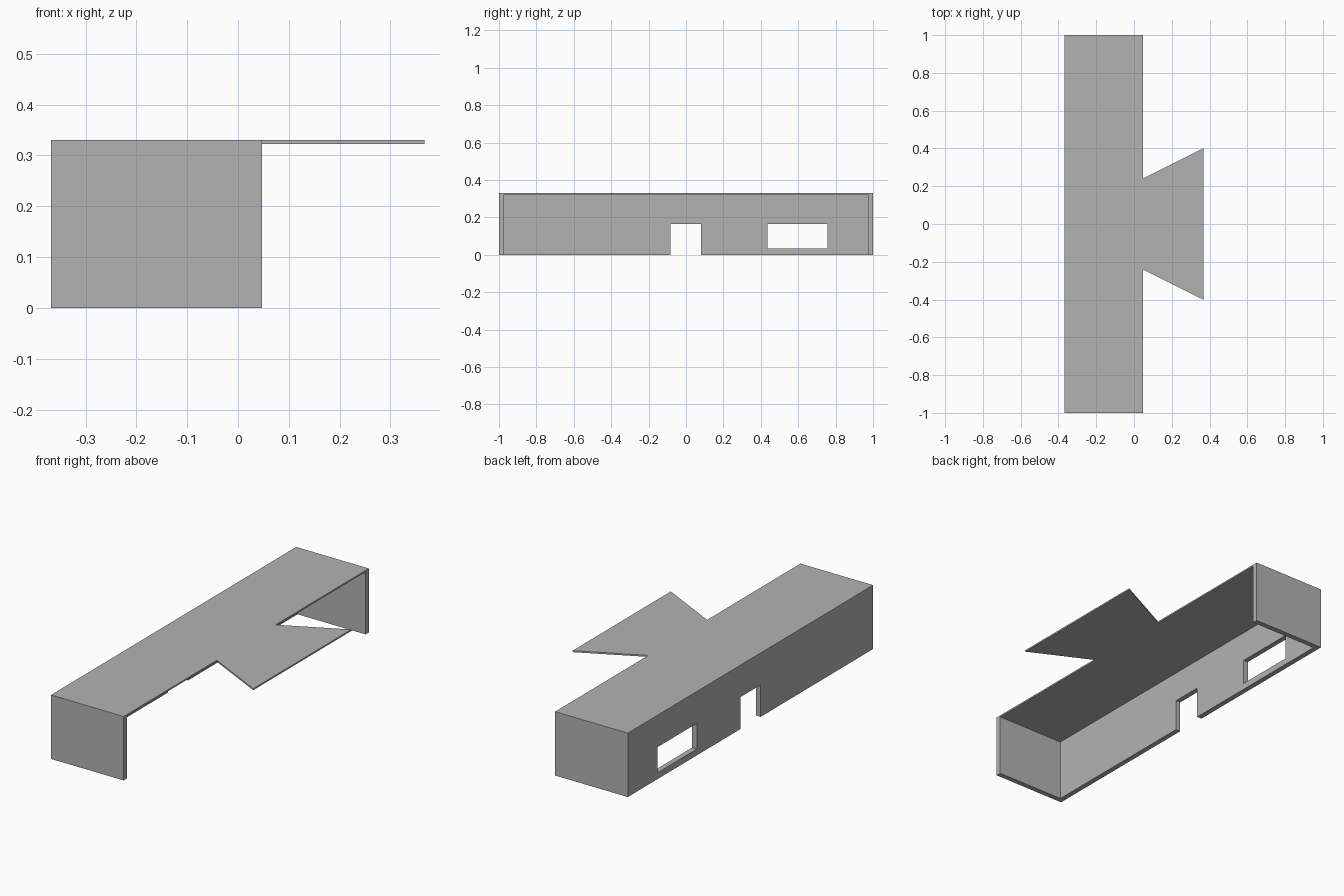
import bpy
import bmesh

cube = bpy.data.objects.get("Cube")
if cube:
    bpy.data.objects.remove(cube, do_unlink=True)

BACK, FRONT, TIP = -0.368, 0.047, 0.367
WALL, HEIGHT, ROOF = 0.027, 0.33, 0.008

grey = bpy.data.materials.new("plain grey")
grey.use_nodes = True
grey.diffuse_color = (0.45, 0.45, 0.45, 1)
grey.node_tree.nodes["Principled BSDF"].inputs["Base Color"].default_value = grey.diffuse_color


def prism(name, outline, z0, z1):
    """Extrude a flat outline from z0 up to z1."""
    bm = bmesh.new()
    base = bm.faces.new([bm.verts.new((x, y, z0)) for x, y in outline])
    top = bmesh.ops.extrude_face_region(bm, geom=[base])["geom"]
    verts = [g for g in top if isinstance(g, bmesh.types.BMVert)]
    bmesh.ops.translate(bm, verts=verts, vec=(0, 0, z1 - z0))
    bmesh.ops.recalc_face_normals(bm, faces=bm.faces)
    mesh = bpy.data.meshes.new(name)
    bm.to_mesh(mesh)
    bm.free()
    mesh.materials.append(grey)
    obj = bpy.data.objects.new(name, mesh)
    bpy.context.collection.objects.link(obj)
    return obj


def cut(target, name, x, y, z):
    """Subtract a box spanning the given ranges, then drop the cutter."""
    box = [(x[0], y[0]), (x[1], y[0]), (x[1], y[1]), (x[0], y[1])]
    cutter = prism(name, box, *z)
    cutter.hide_render = True
    mod = target.modifiers.new(name, "BOOLEAN")
    mod.operation = "DIFFERENCE"
    mod.solver = "EXACT"
    mod.object = cutter
    bpy.context.view_layer.objects.active = target
    bpy.ops.object.modifier_apply(modifier=name)
    bpy.data.objects.remove(cutter, do_unlink=True)


# Footprint of the long building with its flared canopy
half = [(FRONT, 1), (FRONT, 0.24), (TIP, 0.4)]
outline = [(BACK, 1)] + half + [(x, -y) for x, y in reversed(half)] + [(BACK, -1)]
shell = prism("building_shell", outline, 0, HEIGHT)

# Hollow out the open front and floor, leaving walls, roof and canopy
cut(shell, "interior", (BACK + WALL, 1), (WALL - 1, 1 - WALL), (-1, HEIGHT - ROOF))

# Doorway and window through the back wall
cut(shell, "doorway", (-1, -0.2), (-0.083, 0.08), (-1, 0.165))
cut(shell, "window", (-1, -0.2), (0.437, 0.757), (0.033, 0.165))
